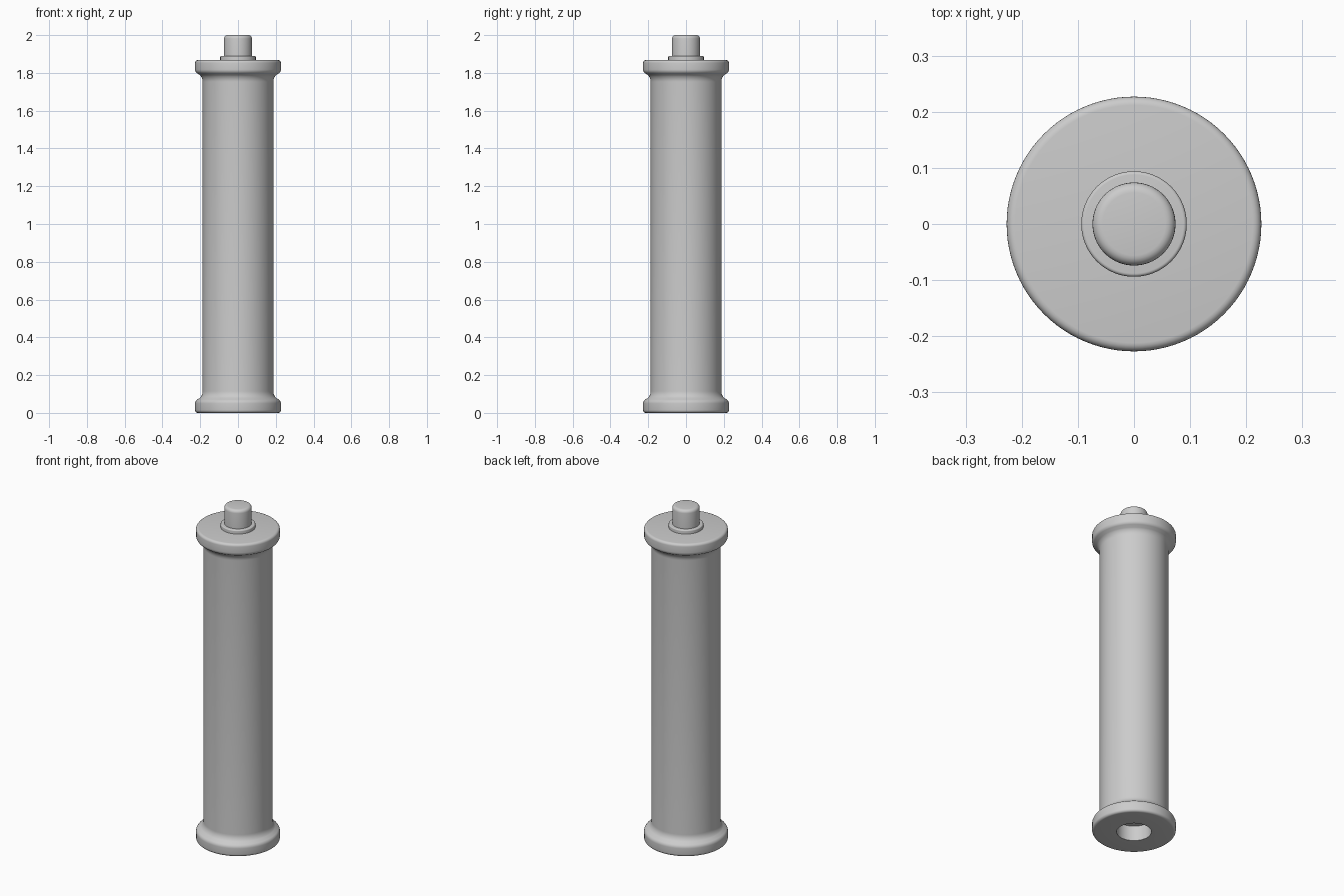
import bpy
import bmesh
import math

cube = bpy.data.objects.get("Cube")
if cube:
    bpy.data.objects.remove(cube, do_unlink=True)

grey = bpy.data.materials.new("light grey")
grey.use_nodes = True
grey.diffuse_color = (0.6, 0.6, 0.6, 1)
grey.node_tree.nodes["Principled BSDF"].inputs["Base Color"].default_value = (0.6, 0.6, 0.6, 1)


def arc(r, z, radius, start, end, steps=5):
    """Profile points along a fillet centred on (r, z), angles in degrees."""
    angles = [math.radians(start + (end - start) * i / steps) for i in range(steps + 1)]
    return [(r + radius * math.cos(a), z + radius * math.sin(a)) for a in angles]


def lathe(name, profile, sides=96):
    """Spin an (r, z) profile around the z axis."""
    bm = bmesh.new()
    verts = [bm.verts.new((r, 0, z)) for r, z in profile]
    edges = [bm.edges.new(pair) for pair in zip(verts, verts[1:])]
    bmesh.ops.spin(bm, geom=verts + edges, cent=(0, 0, 0), axis=(0, 0, 1),
                   angle=math.tau, steps=sides, use_duplicate=False)
    bmesh.ops.remove_doubles(bm, verts=bm.verts, dist=0.0001)
    bmesh.ops.recalc_face_normals(bm, faces=bm.faces)
    mesh = bpy.data.meshes.new(name)
    bm.to_mesh(mesh)
    bm.free()
    mesh.materials.append(grey)
    obj = bpy.data.objects.new(name, mesh)
    bpy.context.collection.objects.link(obj)
    bpy.ops.object.select_all(action="DESELECT")
    obj.select_set(True)
    bpy.context.view_layer.objects.active = obj
    bpy.ops.object.shade_smooth_by_angle(angle=math.radians(35))
    return obj


# Flared end, from the rim face inward to the straight shaft
TOP = 1.868
flare = (arc(0.212, 0.015, 0.015, -90, 0)
         + arc(0.202, 0.05, 0.025, 0, 50)
         + arc(0.237, 0.115, 0.05, 225, 180))

# Shaft with mirrored flared ends and a blind socket in the base
socket = [(0, 0.09), (0.094, 0.09), (0.094, 0)]
upper = [(r, TOP - z) for r, z in reversed(flare)]
lathe("shaft", socket + flare + upper + [(0, TOP)])

# Thin collar under the peg
lathe("collar", [(0, TOP - 0.01), (0.094, TOP - 0.01)]
      + arc(0.088, 1.884, 0.006, 0, 90) + [(0, 1.89)])

# Peg with a rounded top edge
lathe("peg", [(0, 1.88), (0.074, 1.88)]
      + arc(0.056, 1.982, 0.018, 0, 90) + [(0, 2.0)])
